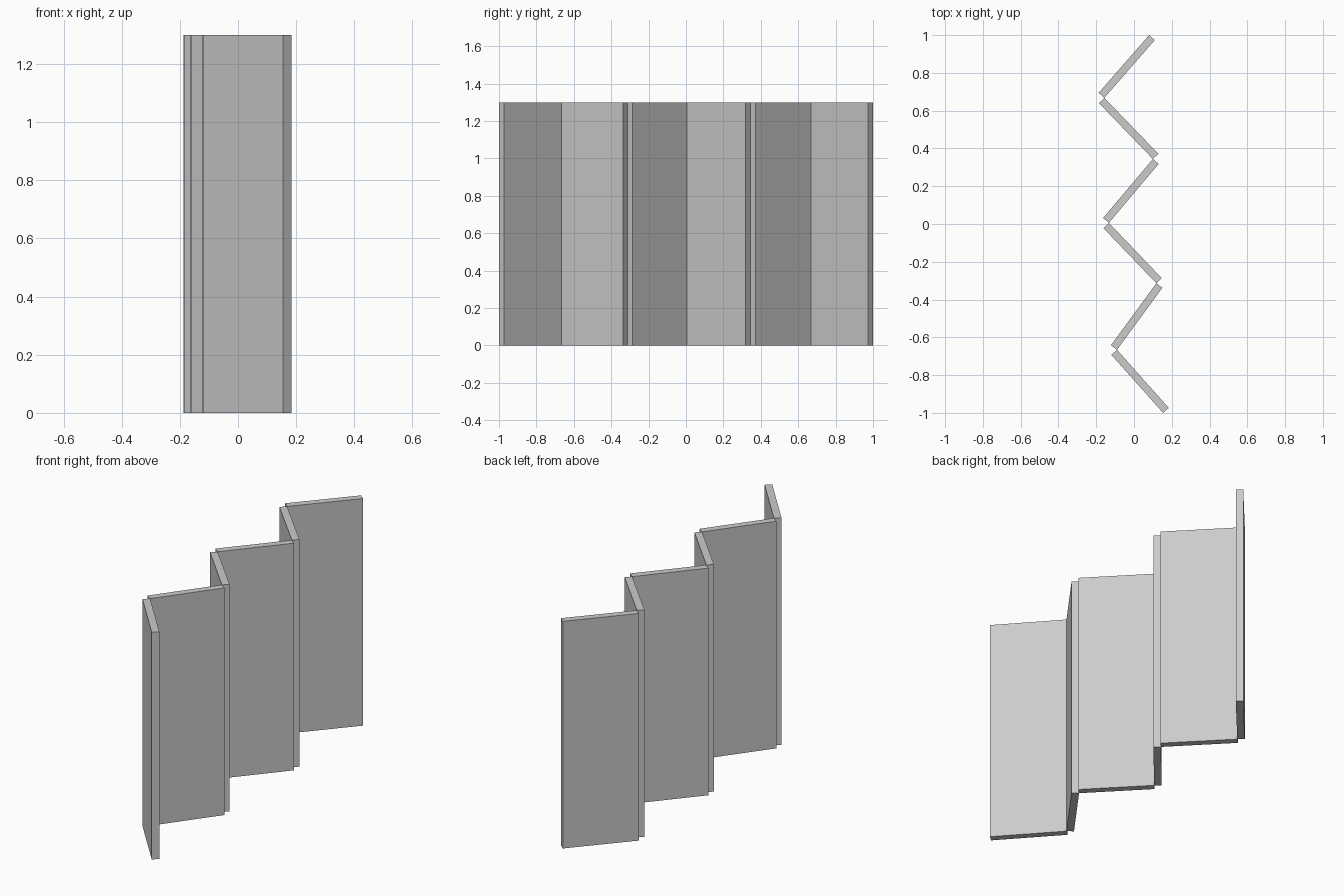
import bpy, bmesh
from mathutils import Vector, Matrix
from math import asin, copysign

if "Cube" in bpy.data.objects:
    bpy.data.objects.remove(bpy.data.objects["Cube"])

HEIGHT, THICK = 1.30, 0.04

# Plan positions of the free ends and the hinge lines, back to front
hinges = [(0.08, 1.0), (-0.157, 0.668), (0.10, 0.344), (-0.133, 0.006),
          (0.118, -0.314), (-0.09, -0.666), (0.154, -1.0)]


def make_panel(name, a, b):
    """Upright board whose opposite plan corners sit on two hinge lines."""
    a, b = Vector(a), Vector(b)
    diag = b - a
    width = (diag.length ** 2 - THICK ** 2) ** 0.5
    turn = copysign(asin(THICK / diag.length), diag.x)
    along = Matrix.Rotation(turn, 2) @ diag.normalized() * width
    bm = bmesh.new()
    base = bm.faces.new([bm.verts.new((p.x, p.y, 0))
                         for p in (a, a + along, b, b - along)])
    ext = bmesh.ops.extrude_face_region(bm, geom=[base], use_keep_orig=True)
    top = [v for v in ext["geom"] if isinstance(v, bmesh.types.BMVert)]
    bmesh.ops.translate(bm, verts=top, vec=(0, 0, HEIGHT))
    bmesh.ops.recalc_face_normals(bm, faces=bm.faces)
    mesh = bpy.data.meshes.new(name)
    bm.to_mesh(mesh)
    bm.free()
    bpy.context.collection.objects.link(bpy.data.objects.new(name, mesh))


# Six folding screen panels
for i, (a, b) in enumerate(zip(hinges, hinges[1:]), 1):
    make_panel(f"screen_panel_{i}", a, b)
